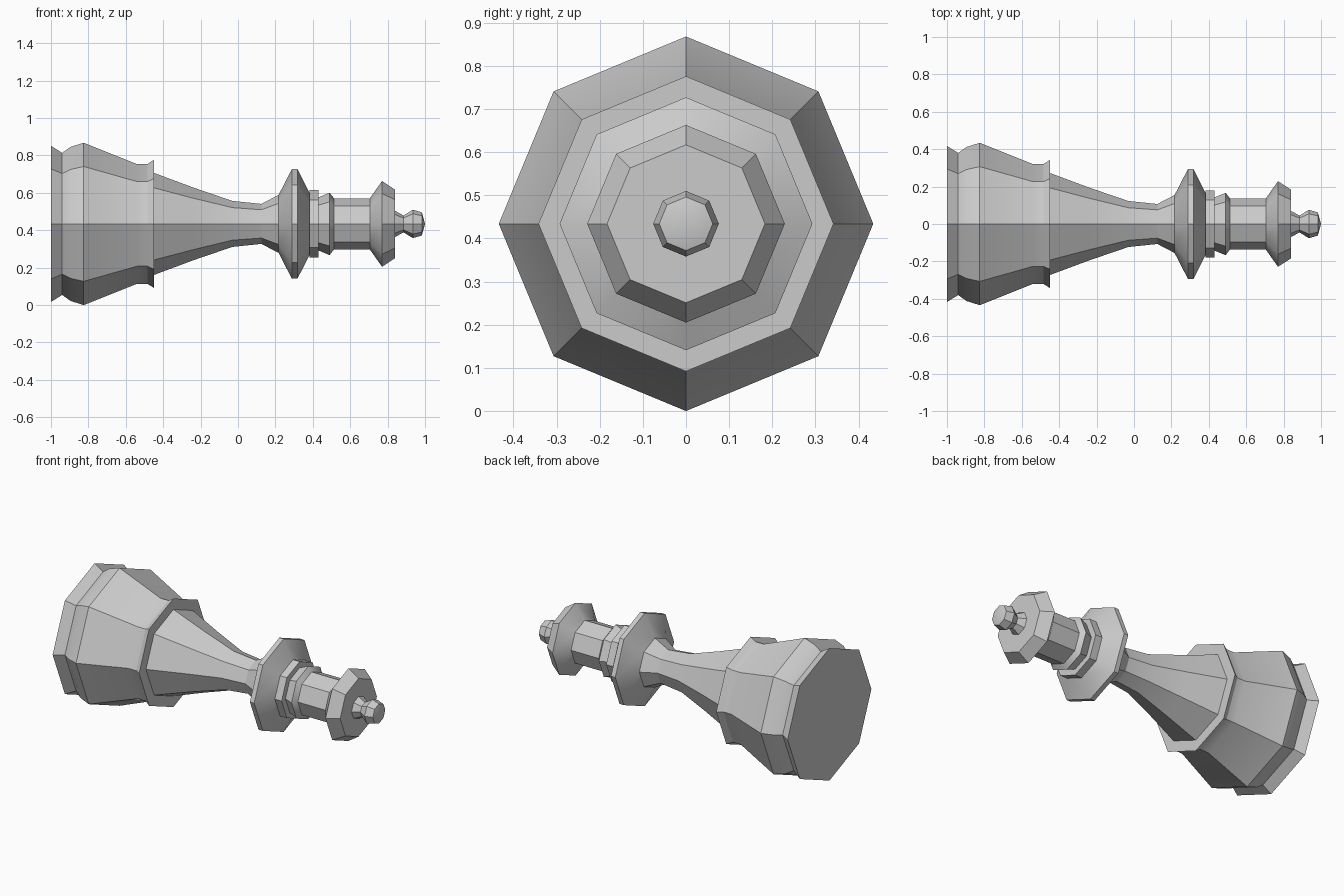
import bpy, bmesh, math

old = bpy.data.objects.get("Cube")
if old:
    bpy.data.objects.remove(old, do_unlink=True)

SIDES = 8
AXIS_Z = 0.434

grey = bpy.data.materials.new("plain grey")
grey.use_nodes = True
colour = (0.6, 0.6, 0.6, 1)
grey.diffuse_color = colour
grey.node_tree.nodes["Principled BSDF"].inputs["Base Color"].default_value = colour


def turned(name, profile):
    """Turn (x, radius) points around the lying axis; radius 0 closes the end."""
    bm = bmesh.new()
    rings = []
    for x, r in profile:
        if r == 0:
            rings.append([bm.verts.new((x, 0, 0))] * SIDES)
            continue
        angles = [math.tau * i / SIDES for i in range(SIDES)]
        rings.append([bm.verts.new((x, r * math.sin(a), r * math.cos(a))) for a in angles])
    for a, b in zip(rings, rings[1:]):
        for i in range(SIDES):
            j = (i + 1) % SIDES
            corners = list(dict.fromkeys((a[i], a[j], b[j], b[i])))
            bm.faces.new(corners)
    bmesh.ops.recalc_face_normals(bm, faces=bm.faces)
    # open strips: make the normals point away from the axis
    if sum(f.normal.dot(f.calc_center_median() * 1) - f.normal.x * f.calc_center_median().x
           for f in bm.faces) < 0:
        bmesh.ops.reverse_faces(bm, faces=bm.faces)
    mesh = bpy.data.meshes.new(name)
    bm.to_mesh(mesh)
    bm.free()
    mesh.materials.append(grey)
    obj = bpy.data.objects.new(name, mesh)
    obj.location.z = AXIS_Z
    bpy.context.collection.objects.link(obj)
    bpy.ops.object.select_all(action='DESELECT')
    obj.select_set(True)
    bpy.context.view_layer.objects.active = obj
    bpy.ops.object.shade_smooth_by_angle(angle=math.radians(30))
    return obj


# Wide foot with a flat underside and a raised lip
turned("base", [(-1, 0), (-1, 0.417), (-0.94, 0.38), (-0.895, 0.412), (-0.825, 0.434),
                (-0.54, 0.32), (-0.485, 0.32), (-0.45, 0.342), (-0.45, 0.273)])
# Tapering stem
turned("stem", [(-0.45, 0.273), (-0.235, 0.193), (-0.03, 0.123), (0.125, 0.107)])
# Flared collar and the stacked rings above it
turned("collar", [(0.125, 0.107), (0.217, 0.155), (0.288, 0.293), (0.318, 0.293), (0.383, 0.165)])
turned("lower_ring", [(0.383, 0.165), (0.383, 0.18), (0.43, 0.18), (0.43, 0.142)])
turned("upper_ring", [(0.43, 0.142), (0.49, 0.167), (0.513, 0.137)])
# Neck and flared crown
turned("neck", [(0.513, 0.137), (0.705, 0.137)])
turned("crown", [(0.705, 0.137), (0.77, 0.229), (0.84, 0.183), (0.84, 0.07)])
# Small knob on the tip
turned("finial", [(0.84, 0.07), (0.885, 0.045), (0.935, 0.076), (0.983, 0.062), (1, 0)])
